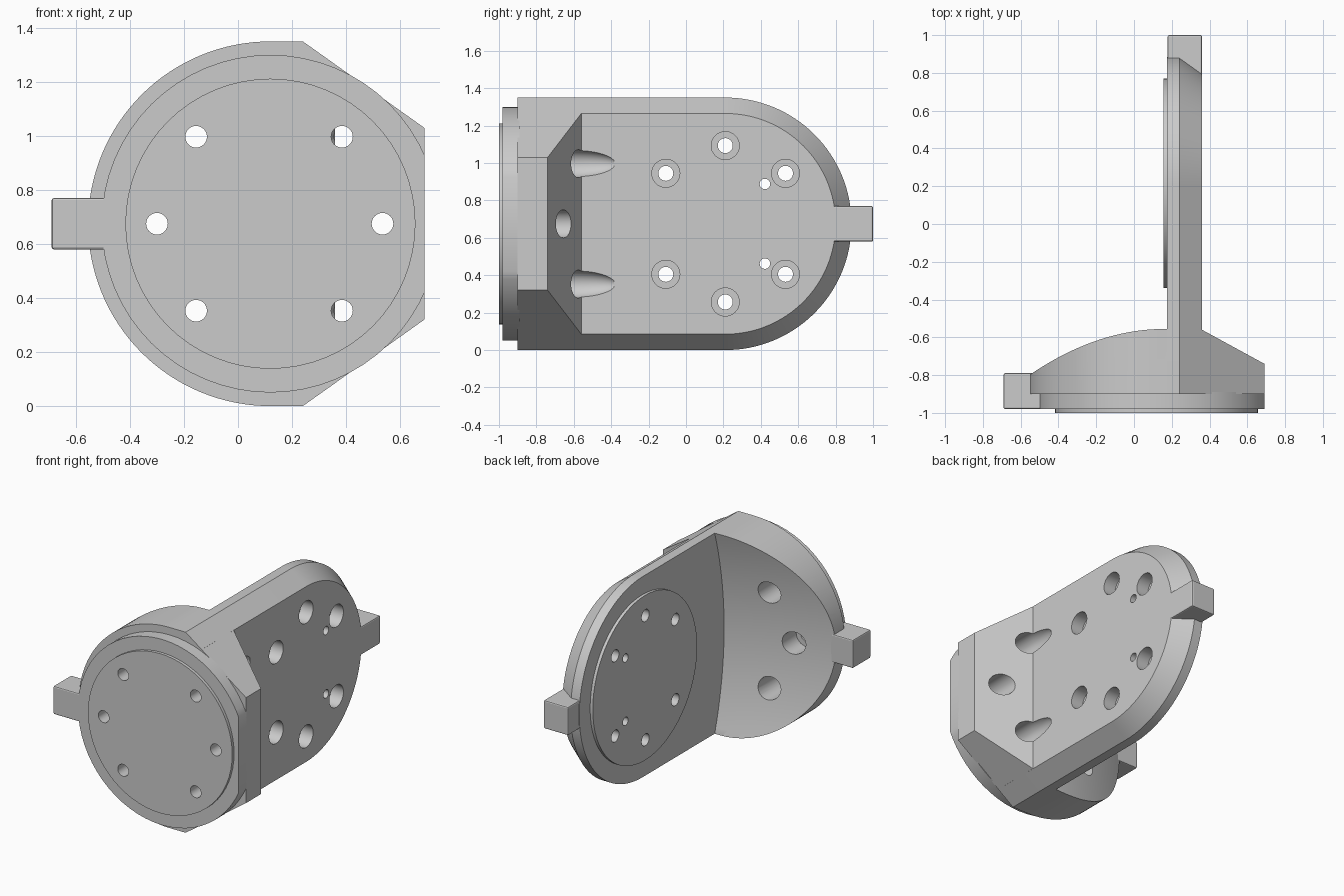
import bpy
import bmesh
from math import cos, sin, pi, sqrt

if "Cube" in bpy.data.objects:
    bpy.data.objects.remove(bpy.data.objects["Cube"])

grey = bpy.data.materials.new("machined_grey")
grey.use_nodes = True
grey.diffuse_color = (0.6, 0.6, 0.6, 1)
grey.node_tree.nodes["Principled BSDF"].inputs["Base Color"].default_value = (0.6, 0.6, 0.6, 1)

SEG = 64
MID = 0.675          # height of the symmetry plane
DISC_X = 0.12        # axis of the mounting disc
ARC_Y = 0.21         # axis of the rounded plate end
INNER, OUTER = 0.175, 0.36


def to_object(name, bm):
    bmesh.ops.recalc_face_normals(bm, faces=bm.faces)
    mesh = bpy.data.meshes.new(name)
    bm.to_mesh(mesh)
    bm.free()
    mesh.materials.append(grey)
    obj = bpy.data.objects.new(name, mesh)
    bpy.context.collection.objects.link(obj)
    return obj


def add_loft(bm, loops):
    """Skin matching closed loops and cap both ends."""
    rings = [[bm.verts.new(p) for p in loop] for loop in loops]
    for a, b in zip(rings, rings[1:]):
        for i in range(len(a)):
            j = (i + 1) % len(a)
            bm.faces.new((a[i], a[j], b[j], b[i]))
    bm.faces.new(rings[0])
    bm.faces.new(rings[-1])


def loft(name, loops):
    bm = bmesh.new()
    add_loft(bm, loops)
    return to_object(name, bm)


def ring(axis, u, z, r, t, n=SEG):
    """Circle around the x or y axis, t along that axis."""
    pts = [(u + r * cos(2 * pi * i / n), z + r * sin(2 * pi * i / n)) for i in range(n)]
    return [(t, a, b) if axis == "x" else (a, t, b) for a, b in pts]


def pins(name, axis, items):
    """Stepped round cutters: items are (u, z, [(radius, t), ...])."""
    bm = bmesh.new()
    for u, z, profile in items:
        add_loft(bm, [ring(axis, u, z, r, t, 32) for r, t in profile])
    obj = to_object(name, bm)
    obj.hide_render = True
    return obj


def cut(obj, cutter):
    mod = obj.modifiers.new("cut", "BOOLEAN")
    mod.operation = "DIFFERENCE"
    mod.solver = "EXACT"
    mod.object = cutter
    bpy.context.view_layer.objects.active = obj
    bpy.ops.object.modifier_apply(modifier=mod.name)


def block(name, x0, x1, y0, y1, z0, z1):
    corners = [(x0, z0), (x1, z0), (x1, z1), (x0, z1)]
    return loft(name, [[(x, y, z) for x, z in corners] for y in (y0, y1)])


# Upright plate: straight sides, round back end, chamfered outer edge
def plate_outline(x, r):
    arc = [(ARC_Y + r * cos(a), MID + r * sin(a))
           for a in (-pi / 2 + pi * i / SEG for i in range(SEG + 1))]
    return [(x, y, z) for y, z in [(-0.9, MID - r)] + arc + [(-0.9, MID + r)]]


plate = loft("upright_plate", [plate_outline(INNER, MID), plate_outline(0.24, MID),
                               plate_outline(OUTER, MID - 0.085)])

# Mounting disc: half round on one side, clipped polygon on the other
outline = [(DISC_X + MID * cos(a), MID + MID * sin(a))
           for a in (pi / 2 + pi * i / SEG for i in range(SEG + 1))]
outline += [(0.24, 0), (0.69, 0.32), (0.69, 1.03), (0.24, 1.35)]
disc = loft("mounting_disc", [[(x, y, z) for x, z in outline] for y in (-0.9, -0.4)])

# Concave trough hollowing the back of the disc
bm = bmesh.new()
bmesh.ops.create_grid(bm, x_segments=24, y_segments=40, size=1)
for v in bm.verts:
    x, dz = -0.25 + 0.45 * v.co.x, 0.75 * v.co.y
    v.co = (x, -0.655 - 0.255 * (0.2 - x) ** 2 + 0.22 * dz * dz, MID + dz)
top = bmesh.ops.extrude_face_region(bm, geom=bm.faces[:])
for v in top["geom"]:
    if isinstance(v, bmesh.types.BMVert):
        v.co.y = 0
trough = to_object("trough_cutter", bm)

# Sloped back of the outer shoulder
slope = 0.18 / 0.33
wedge = [(0.3, -0.56 + 0.06 * slope), (0.8, -0.56 - 0.44 * slope), (0.8, 0), (0.3, 0)]
ramp = loft("ramp_cutter", [[(x, y, z) for x, y in wedge] for z in (-0.2, 1.6)])
cut(disc, trough)
cut(disc, ramp)

# Front step and raised front face
step = loft("front_step", [ring("y", DISC_X, MID, 0.625, y) for y in (-0.98, -0.89)])
side = block("side_cutter", 0.69, 1, -1.2, 0, -0.2, 1.6)
cut(step, side)
face = loft("front_face", [ring("y", DISC_X, MID, 0.537, y) for y in (-1, -0.97)])

# Round boss on the inner side of the plate
boss = loft("inner_boss", [ring("x", 0.215, MID, 0.555, x) for x in (0.155, 0.18)])

# Disc bolt holes, counterbored from behind; two run out as grooves in the plate
bore = [(0.04, -1.1), (0.04, -0.85), (0.075, -0.85), (0.075, -0.3)]
groove = bore[:3] + [(0.075 * sqrt(1 - (k / 12) ** 2), -0.6 + 0.235 * k / 12)
                     for k in range(12)]
disc_items = [(-0.3, MID, bore), (0.535, MID, bore)]
for s in (-1, 1):
    disc_items += [(-0.155, MID + s * 0.322, bore), (0.385, MID + s * 0.322, groove)]
disc_pins = pins("disc_hole_cutter", "y", disc_items)

# Plate bolt holes, counterbored from outside, and two small dowel holes
bolt = [(0.04, 0.05), (0.04, 0.27), (0.075, 0.27), (0.075, 0.5)]
dowel = [(0.028, 0.05), (0.028, 0.5)]
plate_items = []
for s in (-1, 1):
    plate_items += [(-0.108, MID + s * 0.27, bolt), (0.532, MID + s * 0.27, bolt),
                    (0.21, MID + s * 0.418, bolt), (0.422, MID + s * 0.213, dowel)]
plate_pins = pins("plate_hole_cutter", "x", plate_items)

for part in (disc, step, face, plate):
    cut(part, disc_pins)
for part in (plate, boss):
    cut(part, plate_pins)

# Locating tabs with softened edges
tabs = [block("disc_tab", -0.69, -0.45, -0.98, -0.79, 0.58, 0.77),
        block("plate_tab", INNER + 0.003, OUTER, 0.785, 1, 0.58, 0.77)]
for tab in tabs:
    mod = tab.modifiers.new("soft_edges", "BEVEL")
    mod.width = 0.008
    mod.segments = 2

for cutter in (trough, ramp, side, disc_pins, plate_pins):
    bpy.data.objects.remove(cutter)

bpy.ops.object.select_all(action="DESELECT")
for part in (plate, disc, step, face, boss):
    part.select_set(True)
bpy.context.view_layer.objects.active = disc
bpy.ops.object.shade_smooth_by_angle(angle=pi / 7)
